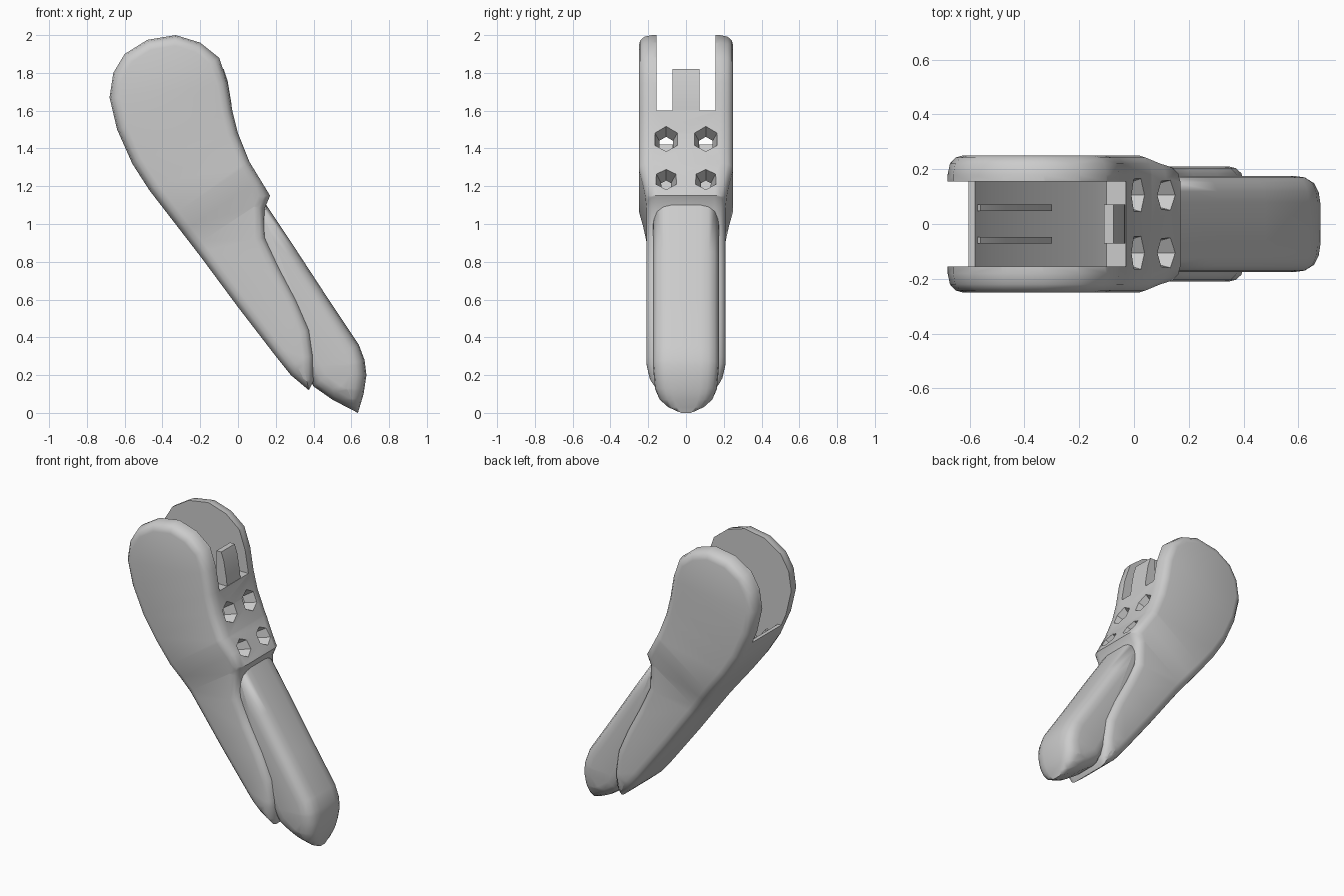
import bpy, bmesh, math
from mathutils import Vector

if "Cube" in bpy.data.objects:
    bpy.data.objects.remove(bpy.data.objects["Cube"])


def offset(pts, d):
    """Move a closed 2D outline inward by d, mitred at its corners."""
    n = len(pts)
    area = sum(pts[i][0] * pts[(i + 1) % n][1] - pts[(i + 1) % n][0] * pts[i][1] for i in range(n))
    sign = 1 if area > 0 else -1
    out = []
    for i in range(n):
        p, a, b = (Vector(pts[j % n]) for j in (i, i - 1, i + 1))
        e1, e2 = (p - a).normalized(), (b - p).normalized()
        n1, n2 = Vector((-e1.y, e1.x)) * sign, Vector((-e2.y, e2.x)) * sign
        m = (n1 + n2).normalized()
        out.append(p + m * d / max(m.dot(n1), 0.6))
    return out


def lerp_table(t, table):
    for (t0, v0), (t1, v1) in zip(table, table[1:]):
        if t <= t1:
            return v0 + (v1 - v0) * max(0, (t - t0) / (t1 - t0))
    return table[-1][1]


def slab(name, pts, half, rings=((1, 0),), width=None, cuts=(), y=0):
    """Loft an xz outline across y; rings are (share of half width, inset)."""
    bm = bmesh.new()
    full = [(-f, d) for f, d in rings] + [(f, d) for f, d in reversed(rings)]
    loops = [[bm.verts.new((p[0], f * half, p[1])) for p in offset(pts, d)] for f, d in full]
    n = len(pts)
    for a, b in zip(loops, loops[1:]):
        for i in range(n):
            bm.faces.new((a[i], a[(i + 1) % n], b[(i + 1) % n], b[i]))
    bm.faces.new(loops[0])
    bm.faces.new(loops[-1])
    for co, no in cuts:
        bmesh.ops.bisect_plane(bm, geom=bm.verts[:] + bm.edges[:] + bm.faces[:],
                               plane_co=co, plane_no=no, dist=1e-5)
    for v in bm.verts:
        if width:
            v.co.y *= width(v.co.x, v.co.z)
        v.co.y += y
    bmesh.ops.triangulate(bm, faces=[f for f in bm.faces if len(f.verts) > 4 or width])
    bmesh.ops.recalc_face_normals(bm, faces=bm.faces[:])
    me = bpy.data.meshes.new(name)
    bm.to_mesh(me)
    bm.free()
    ob = bpy.data.objects.new(name, me)
    bpy.context.collection.objects.link(ob)
    return ob


def activate(ob):
    bpy.ops.object.select_all(action='DESELECT')
    ob.select_set(True)
    bpy.context.view_layer.objects.active = ob


def cut(ob, cutter):
    m = ob.modifiers.new("cut", 'BOOLEAN')
    m.operation, m.solver, m.object = 'DIFFERENCE', 'EXACT', cutter
    activate(ob)
    bpy.ops.object.modifier_apply(modifier=m.name)
    bpy.data.objects.remove(cutter)


def smooth(ob, angle=42):
    activate(ob)
    bpy.ops.object.shade_smooth_by_angle(angle=math.radians(angle))


# Outer shell: wide rounded head tapering into a narrower lower sleeve
AX = Vector((0.55, 0, -0.83))
shell_pts = [(-.68, 1.67), (-.66, 1.8), (-.6, 1.9), (-.48, 1.975), (-.33, 2.0), (-.2, 1.96),
             (-.1, 1.88), (-.055, 1.75), (-.03, 1.6), (0, 1.48), (.06, 1.33), (.17, 1.15),
             (.14, 1.08), (.145, .93), (.22, .77), (.31, .6), (.38, .44), (.4, .3), (.4, .17),
             (.375, .12), (.28, .2), (.2, .3), (0, .56), (-.2, .83), (-.47, 1.18),
             (-.56, 1.32), (-.64, 1.5)]


def shell_width(x, z):
    s = 0.55 * x - 0.83 * z
    return lerp_table(s, [(-1.06, 1), (-.96, .91), (-.86, .84)]) * lerp_table(z, [(.12, .85), (.26, 1)])


planes = [(AX * (s / AX.length_squared), AX) for s in (-1.06, -.96, -.86)] + [((0, 0, .26), (0, 0, 1))]
shell = slab("outer_shell", shell_pts, .25,
             ((1, .055), (.97, .028), (.88, .008), (.72, 0)), shell_width, planes)

# Open slot through the head, running down inside the shell
cut(shell, slab("slot_cutter", [(-.9, 1.42), (-.9, 2.2), (.3, 2.2), (.3, 1.6), (-.1, 1.6),
                                (-.07, 1.45), (-.01, 1.3), (.05, 1.1), (.05, .95), (-.05, .76),
                                (-.15, .84), (-.42, 1.19), (-.52, 1.32), (-.58, 1.42)], .155))

# Paired tapered pockets in the front face
for x, z, r in ((.015, 1.45, .068), (.12, 1.24, .06)):
    for side in (-1, 1):
        axis = Vector((.93, 0, .36))
        bpy.ops.mesh.primitive_cone_add(vertices=6, radius1=.02, radius2=r * 1.25, depth=.18,
                                        location=Vector((x, side * .105, z)) - axis * .05,
                                        rotation=axis.to_track_quat('Z', 'Y').to_euler())
        cut(shell, bpy.context.object)
smooth(shell)

# Upright tab between the two cheeks
smooth(slab("front_tab", [(-.11, 1.56), (-.03, 1.56), (-.035, 1.64), (-.055, 1.76),
                          (-.075, 1.82), (-.11, 1.82)], .072), 30)

# Thin ribs on the inside of the back wall
for side in (-1, 1):
    smooth(slab("inner_rib", [(-.58, 1.39), (-.3, 1.0), (-.3, 1.08), (-.56, 1.42)], .012, y=side * .06))

# Inner limb emerging from the sleeve, rounded at the tip
limb_pts = [(.07, 1.03), (.15, 1.1), (.31, .86), (.48, .6), (.64, .36), (.67, .28), (.68, .2),
            (.665, .1), (.635, 0), (.5, .07), (.4, .14), (.3, .33), (.17, .6), (.08, .85)]
tip = [(0, .3), (.03, .62), (.07, .82), (.13, .94), (.25, 1)]
smooth(slab("inner_limb", limb_pts, .175, ((1, .085), (.97, .05), (.87, .022), (.68, .006), (.45, 0)),
            lambda x, z: lerp_table(z, tip), [((0, 0, t), (0, 0, 1)) for t, _ in tip[1:]]), 50)
